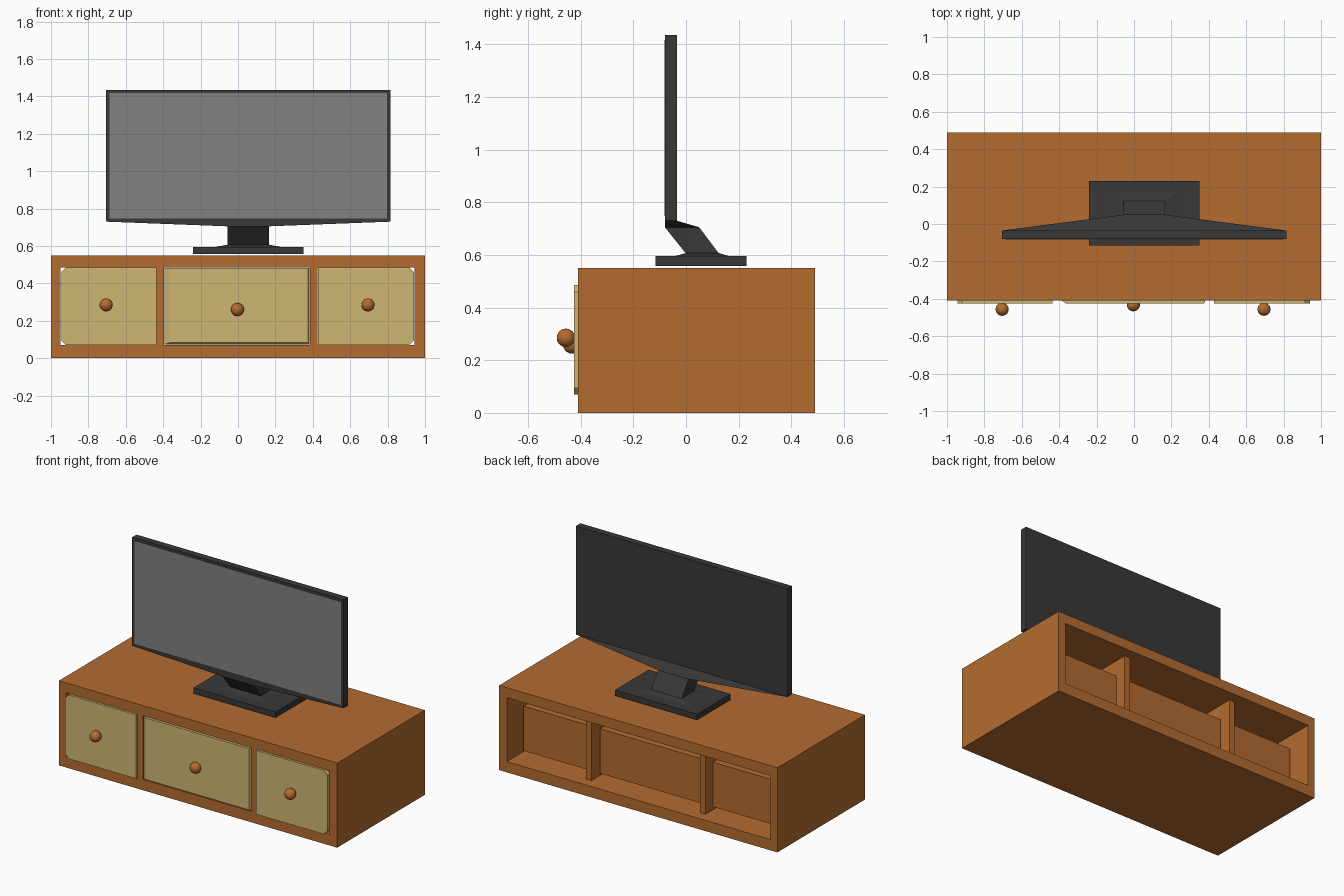
import bpy, bmesh

if "Cube" in bpy.data.objects:
    bpy.data.objects.remove(bpy.data.objects["Cube"])


def material(name, rgb):
    m = bpy.data.materials.new(name)
    m.diffuse_color = (*rgb, 1)
    m.use_nodes = True
    m.node_tree.nodes["Principled BSDF"].inputs["Base Color"].default_value = m.diffuse_color
    return m


WOOD = material("wood", (0.46, 0.15, 0.03))
CREAM = material("cream", (0.62, 0.47, 0.17))
BLACK = material("black_plastic", (0.04, 0.04, 0.04))
GLASS = material("screen_grey", (0.22, 0.22, 0.22))


def finish(name, bm, mat):
    bmesh.ops.recalc_face_normals(bm, faces=bm.faces)
    me = bpy.data.meshes.new(name)
    bm.to_mesh(me)
    bm.free()
    ob = bpy.data.objects.new(name, me)
    bpy.context.collection.objects.link(ob)
    me.materials.append(mat)
    return ob


def loft(name, a, b, mat):
    """Solid between two matching closed loops of points."""
    bm = bmesh.new()
    va, vb = ([bm.verts.new(p) for p in loop] for loop in (a, b))
    n = len(va)
    bm.faces.new(va)
    bm.faces.new(vb[::-1])
    for i in range(n):
        bm.faces.new((va[i], vb[i], vb[(i + 1) % n], va[(i + 1) % n]))
    return finish(name, bm, mat)


def rect(x0, x1, y0, y1, z):
    return [(x0, y0, z), (x1, y0, z), (x1, y1, z), (x0, y1, z)]


def box(name, x0, x1, y0, y1, z0, z1, mat):
    return loft(name, rect(x0, x1, y0, y1, z0), rect(x0, x1, y0, y1, z1), mat)


def knob(name, x, y, z):
    bpy.ops.mesh.primitive_uv_sphere_add(segments=24, ring_count=16, radius=0.035, location=(x, y, z))
    ob = bpy.context.object
    ob.name = name
    ob.data.materials.append(WOOD)
    bpy.ops.object.shade_smooth()


# cabinet shell, open front and back
shell = box("cabinet_shell", -1, 1, -0.41, 0.49, 0, 0.55, WOOD)
cutter = box("opening_cutter", -0.95, 0.945, -0.6, 0.7, 0.07, 0.485, WOOD)
cutter.hide_render = True
mod = shell.modifiers.new("opening", 'BOOLEAN')
mod.operation, mod.solver, mod.object = 'DIFFERENCE', 'EXACT', cutter
bpy.context.view_layer.objects.active = shell
bpy.ops.object.modifier_apply(modifier="opening")
bpy.data.objects.remove(cutter)

# dividers, recessed at the back
for side, x in (("left", -0.415), ("right", 0.405)):
    box(side + "_divider", x - 0.02, x + 0.02, -0.41, 0.42, 0.07, 0.485, WOOD)

# drawer boxes behind the fronts
for side, x0, x1 in (("left", -0.93, -0.437), ("middle", -0.385, 0.378), ("right", 0.428, 0.925)):
    box(side + "_drawer_box", x0, x1, -0.405, 0.345, 0.09, 0.38, WOOD)

# side drawer fronts with clipped outer corners
for side, inner, outer in (("left", -0.437, -0.945), ("right", 0.428, 0.94)):
    c = 0.025 if outer < 0 else -0.025
    outline = [(inner, 0.07), (outer + c, 0.07), (outer, 0.095),
               (outer, 0.46), (outer + c, 0.485), (inner, 0.485)]
    loft(side + "_drawer_front", [(x, -0.395, z) for x, z in outline],
         [(x, -0.425, z) for x, z in outline], CREAM)

# middle drawer front with slanted left and lower edges
back = [(-0.393, 0.073), (0.383, 0.073), (0.383, 0.483), (-0.393, 0.483)]
face = [(-0.365, 0.083), (0.375, 0.083), (0.375, 0.483), (-0.365, 0.483)]
loft("middle_drawer_front", [(x, -0.405, z) for x, z in back],
     [(x, -0.424, z) for x, z in face], CREAM)

knob("left_knob", -0.705, -0.456, 0.285)
knob("middle_knob", -0.003, -0.432, 0.26)
knob("right_knob", 0.695, -0.456, 0.285)

# television stand: plate, raised foot, leaning neck
box("stand_plate", -0.24, 0.35, -0.115, 0.23, 0.558, 0.595, BLACK)
loft("stand_foot", rect(-0.12, 0.23, -0.045, 0.165, 0.595), rect(-0.055, 0.165, 0.0, 0.125, 0.607), BLACK)
loft("stand_neck", rect(-0.055, 0.165, 0.0, 0.125, 0.605), rect(-0.055, 0.165, -0.08, 0.05, 0.705), BLACK)

# screen housing, tapered chin and display
loft("screen_chin", rect(-0.055, 0.165, -0.08, 0.05, 0.705), rect(-0.705, 0.815, -0.08, -0.035, 0.73), BLACK)
box("screen_housing", -0.705, 0.815, -0.08, -0.035, 0.73, 1.435, BLACK)
box("display", -0.687, 0.797, -0.082, -0.07, 0.748, 1.417, GLASS)
